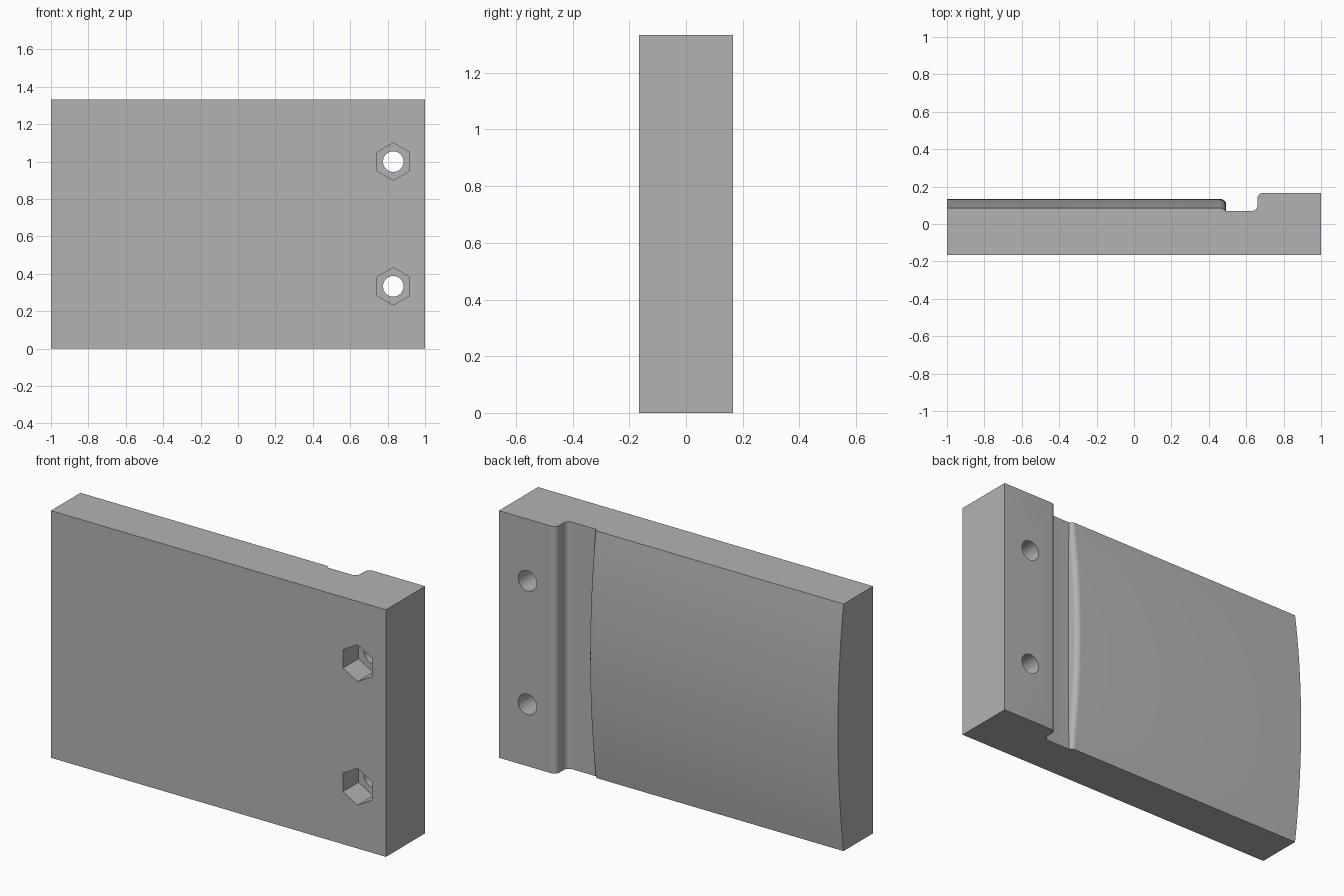
import bpy
import bmesh
from math import sin, cos, asin, pi, sqrt, radians
from mathutils import Matrix

cube = bpy.data.objects.get("Cube")
if cube:
    bpy.data.objects.remove(cube, do_unlink=True)

HEIGHT, HALF_DEPTH = 4 / 3, 1 / 6
FLOOR = 0.07                      # bottom of the groove
PAD_EDGE, PAD_PEAK = 0.085, 0.133  # crowned pad surface
PAD_X, WALL_X = 0.493, 0.66       # sides of the groove
FILLET = 0.03
BOLT_X = 0.83

grey = bpy.data.materials.new("light grey")
grey.use_nodes = True
grey.diffuse_color = (0.45, 0.45, 0.45, 1)
grey.node_tree.nodes["Principled BSDF"].inputs["Base Color"].default_value = (0.45, 0.45, 0.45, 1)


def make_object(name, bm):
    mesh = bpy.data.meshes.new(name)
    bm.to_mesh(mesh)
    bm.free()
    mesh.materials.append(grey)
    obj = bpy.data.objects.new(name, mesh)
    bpy.context.collection.objects.link(obj)
    return obj


def arc(cx, cy, start, end, steps=8):
    return [(cx + FILLET * cos(start + (end - start) * i / steps),
             cy + FILLET * sin(start + (end - start) * i / steps)) for i in range(steps + 1)]


def crown(z):
    """Height of the shallow cylindrical pad at z."""
    half, rise = HEIGHT / 2, PAD_PEAK - PAD_EDGE
    radius = (half ** 2 + rise ** 2) / (2 * rise)
    return PAD_PEAK - radius + sqrt(radius ** 2 - (z - half) ** 2)


def section(z):
    top = crown(z)
    lowest = asin(max(0, 1 - (top - FLOOR) / FILLET))
    points = [(-1, -HALF_DEPTH), (1, -HALF_DEPTH), (1, HALF_DEPTH)]
    points += arc(WALL_X + FILLET, HALF_DEPTH - FILLET, pi / 2, pi)
    points += arc(WALL_X - FILLET, FLOOR + FILLET, 0, -pi / 2)
    rounded = arc(PAD_X - FILLET, top - FILLET, lowest, pi / 2)
    points += [(rounded[0][0], FLOOR)] + rounded + [(-1, top)]
    return points


# Plate with groove and crowned pad, lofted along z
bm = bmesh.new()
stations = 20
rings = []
for i in range(stations + 1):
    z = HEIGHT * i / stations
    rings.append([bm.verts.new((x, y, z)) for x, y in section(z)])
count = len(rings[0])
for low, high in zip(rings, rings[1:]):
    for j in range(count):
        k = (j + 1) % count
        bm.faces.new((low[j], low[k], high[k], high[j]))
bm.faces.new(rings[0][::-1])
bm.faces.new(rings[-1])
bmesh.ops.remove_doubles(bm, verts=bm.verts, dist=1e-5)
bmesh.ops.dissolve_limit(bm, angle_limit=radians(0.1), verts=bm.verts, edges=bm.edges)
bmesh.ops.recalc_face_normals(bm, faces=bm.faces)
plate = make_object("mounting_plate", bm)


def cut(name, sides, radius, y0, y1, z):
    """Cut a prism running along y out of the plate."""
    bm = bmesh.new()
    bmesh.ops.create_cone(bm, cap_ends=True, segments=sides, radius1=radius, radius2=radius,
                          depth=y1 - y0,
                          matrix=Matrix.Translation((BOLT_X, (y0 + y1) / 2, z))
                          @ Matrix.Rotation(pi / 2, 4, 'X'))
    cutter = make_object(name, bm)
    cutter.hide_render = True
    mod = plate.modifiers.new(name, 'BOOLEAN')
    mod.operation, mod.solver, mod.object = 'DIFFERENCE', 'EXACT', cutter
    bpy.ops.object.modifier_apply(modifier=mod.name)
    bpy.data.objects.remove(cutter, do_unlink=True)


# Bolt holes with hexagonal nut pockets on the front
bpy.context.view_layer.objects.active = plate
plate.select_set(True)
for z in (HEIGHT / 4, HEIGHT * 3 / 4):
    cut("bolt_hole", 32, 0.055, -0.3, 0.3, z)
    cut("nut_pocket", 6, 0.1, -0.3, -HALF_DEPTH + 0.133, z)

bpy.ops.object.shade_smooth_by_angle(angle=radians(30))
